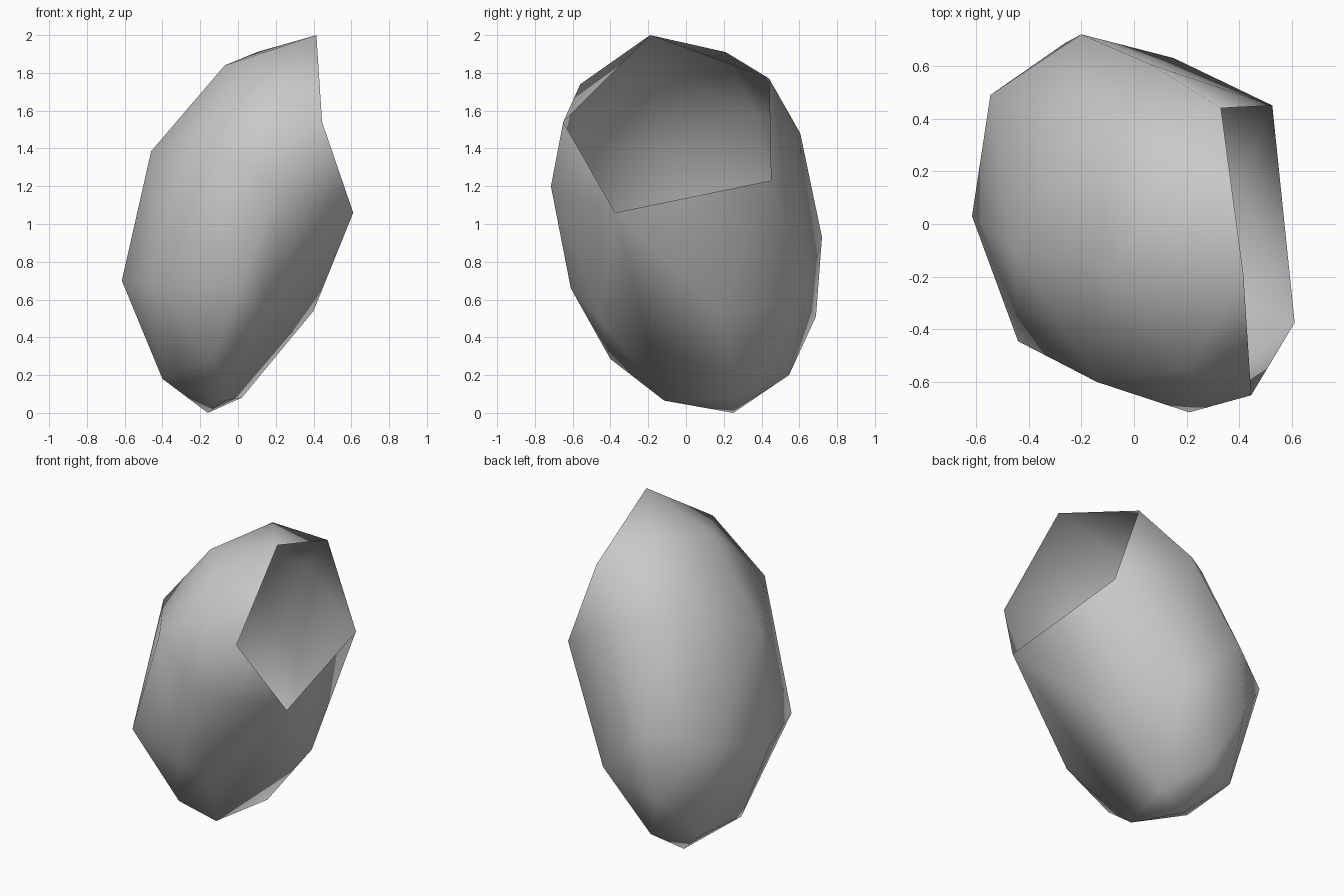
import bpy, bmesh

if "Cube" in bpy.data.objects:
    bpy.data.objects.remove(bpy.data.objects["Cube"])

# Rim of the opening in the upper right side
RIM = [(.415, -.19, 2.0), (.33, .44, 1.77), (.525, .45, 1.23),
       (.61, -.375, 1.06), (.445, -.65, 1.54)]

# Corner points of the faceted, leaning egg body
BODY = [(.10, .21, 1.91), (-.07, -.18, 1.84), (.2, -.56, 1.74),          # crown
        (-.46, -.10, 1.385), (.065, .605, 1.48), (-.20, .373, 1.59),
        (-.14, -.60, 1.43), (.21, -.715, 1.20),                           # shoulder
        (-.44, -.445, .685), (-.615, .03, .70), (-.545, .49, .87),
        (-.20, .72, .93), (.15, .63, .59), (.40, .18, .54),               # waist
        (.0, -.61, .66), (.13, -.455, .50), (-.26, .688, .51),            # lower side
        (-.14, -.40, .285), (-.40, .01, .18), (-.39, .405, .21),
        (-.13, .545, .20), (-.16, .25, 0), (.02, .27, .08),
        (-.075, -.115, .065)]                                             # base

bm = bmesh.new()
rim = {bm.verts.new(p) for p in RIM}
for p in BODY:
    bm.verts.new(p)
res = bmesh.ops.convex_hull(bm, input=bm.verts[:])
loose = [v for v in res["geom_interior"] if isinstance(v, bmesh.types.BMVert)]
bmesh.ops.delete(bm, geom=loose, context='VERTS')
bmesh.ops.recalc_face_normals(bm, faces=bm.faces[:])

# Cut the opening: remove the hull faces spanning the rim
hole = [f for f in bm.faces if all(v in rim for v in f.verts)]
bmesh.ops.delete(bm, geom=hole, context='FACES')
for f in bm.faces:
    f.smooth = True

mesh = bpy.data.meshes.new("open_shell")
bm.to_mesh(mesh)
bm.free()
shell = bpy.data.objects.new("open_shell", mesh)
bpy.context.collection.objects.link(shell)

mat = bpy.data.materials.new("plain_grey")
mat.diffuse_color = (.58, .58, .58, 1)
mat.use_nodes = True
mat.node_tree.nodes["Principled BSDF"].inputs["Base Color"].default_value = mat.diffuse_color
mesh.materials.append(mat)
